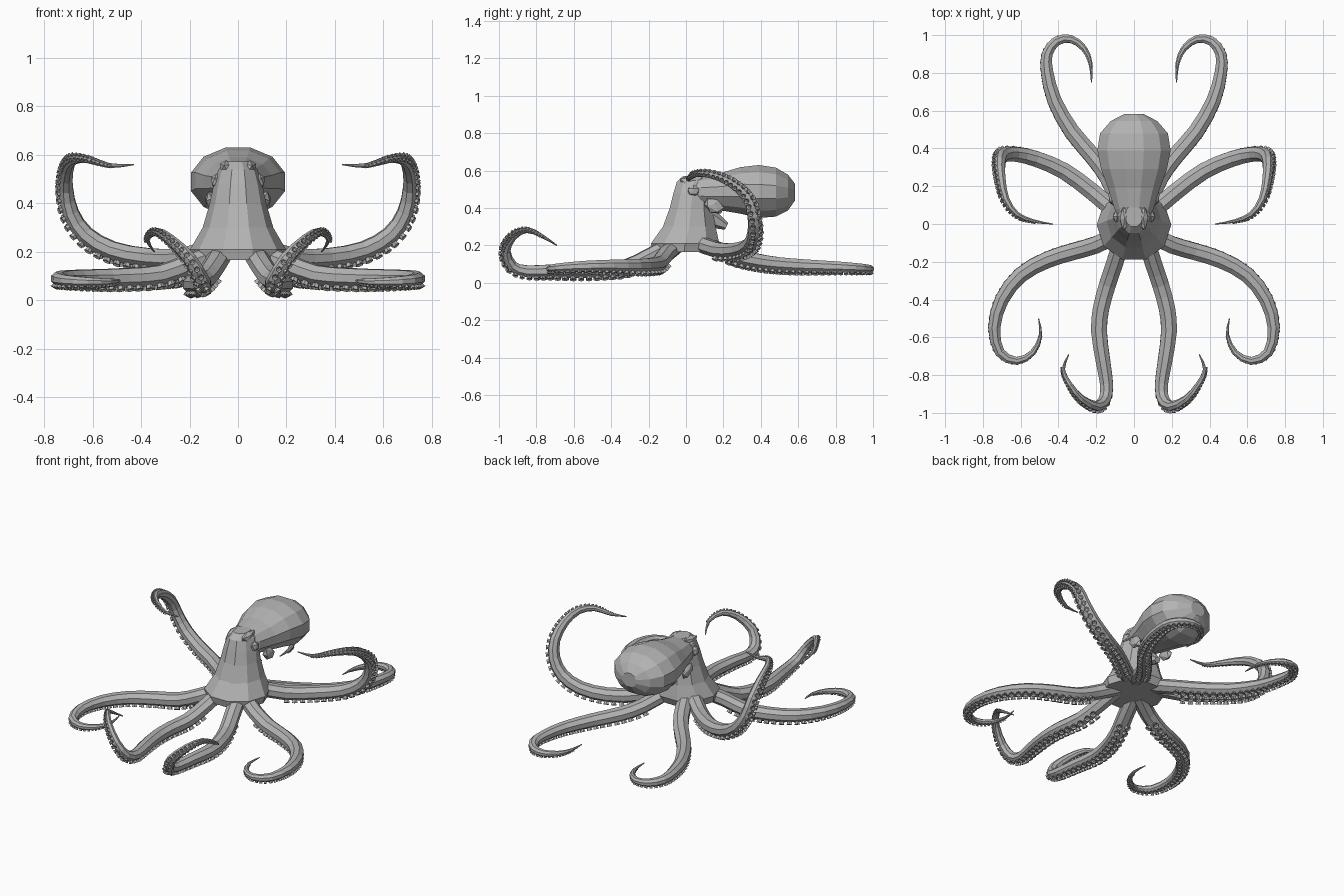
import bpy, bmesh, math
from mathutils import Vector, Matrix

if "Cube" in bpy.data.objects:
    bpy.data.objects.remove(bpy.data.objects["Cube"])

skin = bpy.data.materials.new("grey_skin")
skin.use_nodes = True
GREY = (0.45, 0.45, 0.45, 1)
skin.diffuse_color = GREY
skin.node_tree.nodes["Principled BSDF"].inputs["Base Color"].default_value = GREY


def finish(bm, name, mirror=False):
    bmesh.ops.recalc_face_normals(bm, faces=bm.faces)
    me = bpy.data.meshes.new(name)
    bm.to_mesh(me)
    bm.free()
    me.materials.append(skin)
    ob = bpy.data.objects.new(name, me)
    bpy.context.scene.collection.objects.link(ob)
    if mirror:
        ob.modifiers.new("Mirror", "MIRROR").use_mirror_merge = False
    return ob


def loft(bm, rings):
    """Skin a list of equal point rings and cap both ends."""
    loops = [[bm.verts.new(p) for p in ring] for ring in rings]
    n = len(loops[0])
    for a, b in zip(loops, loops[1:]):
        for i in range(n):
            j = (i + 1) % n
            bm.faces.new((a[i], a[j], b[j], b[i]))
    bm.faces.new(loops[0])
    bm.faces.new(loops[-1])


def ring(centre, u, v, n, phase=0.5):
    angles = [math.tau * (i + phase) / n for i in range(n)]
    return [centre + u * math.cos(a) + v * math.sin(a) for a in angles]


def smooth_path(points, steps):
    """Catmull-Rom curve through the points."""
    p = [Vector(q) for q in points]
    p = [2 * p[0] - p[1]] + p + [2 * p[-1] - p[-2]]
    out = []
    for a, b, c, d in zip(p, p[1:], p[2:], p[3:]):
        for k in range(steps):
            t = k / steps
            out.append(0.5 * (2 * b + (c - a) * t + (2 * a - 5 * b + 4 * c - d) * t * t
                              + (3 * b - a - 3 * c + d) * t ** 3))
    return out + [p[-2]]


def frames(path):
    """Position, tangent, underside, side and length fraction along a path."""
    dist = [0]
    for a, b in zip(path, path[1:]):
        dist.append(dist[-1] + (b - a).length)
    down, out = Vector((0, 0, -1)), []
    for i, p in enumerate(path):
        tan = (path[min(i + 1, len(path) - 1)] - path[max(i - 1, 0)]).normalized()
        down = (down - tan * down.dot(tan)).normalized()
        out.append((p, tan, down, tan.cross(down), dist[i] / dist[-1]))
    return out, dist[-1]


def radius(t):
    return 0.003 + 0.046 * (1 - t ** 2.5)


def arm(name, points):
    # Tapering limb
    bm = bmesh.new()
    fr, _ = frames(smooth_path(points, 2))
    loft(bm, [ring(p, s * radius(t), d * radius(t) * 0.9, 8) for p, _, d, s, t in fr])
    finish(bm, name, True)
    # Two rows of suckers on the underside
    bm = bmesh.new()
    fine, length = frames(smooth_path(points, 30))
    next_at = 0.14
    for p, tan, d, s, t in fine:
        if t < next_at or t > 0.94:
            continue
        r = radius(t)
        size = 0.34 * r + 0.002
        next_at = t + size * 2.2 / length
        for side in (-1, 1):
            out = (d + s * side * 0.55).normalized()
            across = tan.cross(out)
            base = p + out * r * 0.8
            loft(bm, [ring(base, tan * size * 0.7, across * size * 0.7, 6),
                      ring(base + out * (r * 0.2 + size * 0.6), tan * size, across * size, 6),
                      ring(base + out * r * 0.3, tan * size * 0.45, across * size * 0.45, 6)])
    finish(bm, name + "_suckers", True)


arm("front_arm", [(.06, -.07, .21), (.1, -.2, .14), (.14, -.32, .085), (.175, -.45, .07),
                  (.185, -.57, .064), (.165, -.72, .064), (.145, -.85, .062), (.155, -.93, .09),
                  (.2, -.965, .17), (.28, -.925, .25), (.34, -.85, .283), (.375, -.77, .25),
                  (.345, -.69, .2)])
arm("front_side_arm", [(.08, -.05, .2), (.2, -.11, .15), (.32, -.145, .105), (.46, -.19, .093),
                       (.6, -.27, .09), (.7, -.4, .09), (.74, -.55, .088), (.71, -.68, .08),
                       (.62, -.725, .075), (.535, -.68, .075), (.495, -.59, .08), (.505, -.5, .085)])
arm("rear_side_arm", [(.08, .05, .22), (.22, .17, .175), (.37, .28, .175), (.52, .345, .205),
                      (.63, .37, .27), (.69, .365, .36), (.71, .33, .46), (.705, .24, .54),
                      (.68, .13, .582), (.62, .05, .582), (.53, .015, .555), (.43, 0, .56)])
arm("rear_arm", [(.06, .08, .21), (.14, .25, .15), (.22, .36, .12), (.33, .49, .1),
                 (.42, .65, .09), (.46, .8, .085), (.46, .9, .08), (.41, .968, .075),
                 (.335, .98, .072), (.265, .93, .07), (.23, .85, .07), (.225, .75, .07)])

# Head and skirt: level rings of height, front, back, half width
bm = bmesh.new()
X, Y, Z = Vector((1, 0, 0)), Vector((0, 1, 0)), Vector((0, 0, 1))
levels = [(.165, -.18, .16, .18), (.21, -.19, .18, .19), (.3, -.125, .16, .14),
          (.4, -.088, .14, .112), (.48, -.068, .14, .096), (.54, -.05, .14, .078),
          (.572, -.015, .1, .045)]
loft(bm, [ring(Vector((0, (f + b) / 2, z)), X * w * 1.04, Y * (b - f) / 2 * 1.04, 10, 0)
          for z, f, b, w in levels])
finish(bm, "head")

# Mantle: upright rings of depth, bottom, top, half width
bm = bmesh.new()
slices = [(0, .45, .565, .06), (.08, .4, .572, .105), (.19, .385, .59, .14), (.29, .368, .62, .177),
          (.39, .345, .632, .197), (.48, .352, .618, .182), (.545, .385, .58, .125),
          (.583, .44, .53, .05)]
loft(bm, [ring(Vector((0, y, (lo + hi) / 2)), X * w * 1.02, Z * (hi - lo) / 2 * 1.02, 12)
          for y, lo, hi, w in slices])
finish(bm, "mantle")


def blob(name, centre, size, tilt=0):
    bm = bmesh.new()
    bmesh.ops.create_icosphere(bm, subdivisions=1, radius=1)
    m = Matrix.Translation(centre) @ Matrix.Rotation(tilt, 4, "X") @ Matrix.Diagonal((*size, 1))
    bmesh.ops.transform(bm, matrix=m, verts=bm.verts)
    finish(bm, name, True)


# Eyes, brow ridges and the flaps under the mantle
blob("eye", (.088, .04, .49), (.026, .036, .034))
blob("brow", (.05, .03, .55), (.028, .07, .028), 0.1)
blob("mantle_flap", (.115, .15, .41), (.022, .06, .04), -0.5)

# Siphon
bm = bmesh.new()
axis = Vector((0, .9, -.45)).normalized()
loft(bm, [ring(Vector((0, .1, .36)) + axis * k, X * r, axis.cross(X) * r, 6)
          for k, r in ((0, .06), (.07, .04), (.13, .02))])
finish(bm, "siphon")
